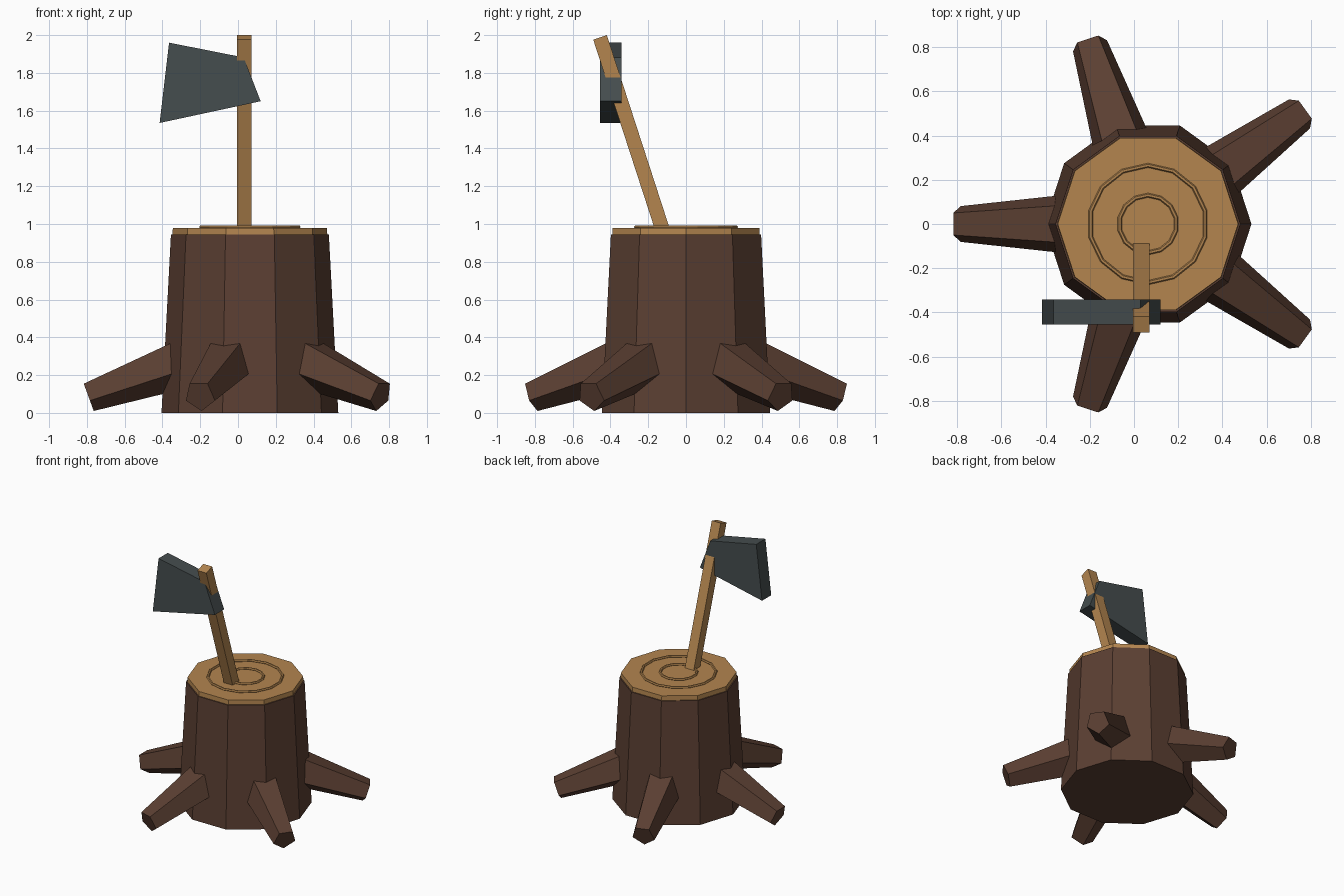
import bpy, bmesh, math
from mathutils import Matrix, Vector

if "Cube" in bpy.data.objects:
    bpy.data.objects.remove(bpy.data.objects["Cube"])


def material(name, rgb):
    m = bpy.data.materials.new(name)
    lin = [((c / 255 + 0.055) / 1.055) ** 2.4 for c in rgb]
    m.diffuse_color = (*lin, 1)
    m.use_nodes = True
    m.node_tree.nodes["Principled BSDF"].inputs["Base Color"].default_value = m.diffuse_color
    return m


BARK = material("dark_bark", (91, 63, 50))
WOOD = material("cut_wood", (179, 133, 79))
STEEL = material("dark_steel", (69, 77, 78))
CX = 0.063  # stump centre in x


def make_object(name, bm, mat):
    bmesh.ops.recalc_face_normals(bm, faces=bm.faces)
    me = bpy.data.meshes.new(name)
    bm.to_mesh(me)
    bm.free()
    me.materials.append(mat)
    ob = bpy.data.objects.new(name, me)
    bpy.context.collection.objects.link(ob)
    return ob


def loft(name, rings, mat):
    """Join equal-sized rings of points and cap both ends."""
    bm = bmesh.new()
    loops = [[bm.verts.new(p) for p in r] for r in rings]
    n = len(loops[0])
    for a, b in zip(loops, loops[1:]):
        for i in range(n):
            bm.faces.new((a[i], a[(i + 1) % n], b[(i + 1) % n], b[i]))
    bm.faces.new(loops[0])
    bm.faces.new(loops[-1])
    return make_object(name, bm, mat)


def polygon(n, r, z):
    return [Vector((CX + r * math.cos(i * math.tau / n), r * math.sin(i * math.tau / n), z))
            for i in range(n)]


# Ten-sided trunk and its cut top
loft("trunk", [polygon(10, 0.468, 0), polygon(10, 0.418, 0.945)], BARK)
loft("cut_top", [polygon(10, 0.410, 0.94), polygon(10, 0.408, 0.98)], WOOD)

# Growth rings
for name, radius in (("outer_growth_ring", 0.265), ("inner_growth_ring", 0.130)):
    bpy.ops.mesh.primitive_torus_add(major_segments=14, minor_segments=6, major_radius=radius,
                                     minor_radius=0.01, location=(CX, 0, 0.984),
                                     rotation=(0, 0, math.pi / 2))
    ring = bpy.context.object
    ring.name = name
    ring.data.materials.append(WOOD)

# Five tapered pentagonal roots, flat side up, sloping down and outward
SLOPE = math.radians(20)
UP = Vector((math.sin(SLOPE), 0, math.cos(SLOPE)))
SIDE = Vector((0, 1, 0))


def root_ring(x, z, r):
    angles = [math.radians(54 + 72 * k) for k in range(5)]
    return [Vector((x, 0, z)) + r * (SIDE * math.cos(a) + UP * math.sin(a)) for a in angles]


for k in range(5):
    place = Matrix.Translation((CX, 0, 0)) @ Matrix.Rotation(math.radians(36 + 72 * k), 4, 'Z')
    rings = [root_ring(0.30, 0.292, 0.149), root_ring(0.856, 0.090, 0.085)]
    loft(f"root_{k + 1}", [[place @ p for p in r] for r in rings], BARK)

# Leaning square axe handle, sunk into the cut top
LEAN = math.radians(18)
top = Vector((0.033, -0.455, 1.988))
down = Vector((0, math.sin(LEAN), -math.cos(LEAN)))
across = Vector((0, math.cos(LEAN), math.sin(LEAN)))
wide = Vector((1, 0, 0))
square = [0.038 * (wide * sx + across * sy) for sx, sy in ((-1, -1), (1, -1), (1, 1), (-1, 1))]
loft("axe_handle", [[top + q for q in square], [top + down * 1.1 + q for q in square]], WOOD)

# Axe blade slab
profile = [(-0.365, 1.96), (-0.415, 1.535), (0.12, 1.65), (0.03, 1.882)]
loft("axe_blade", [[Vector((x, y, z)) for x, z in profile] for y in (-0.455, -0.342)], STEEL)
